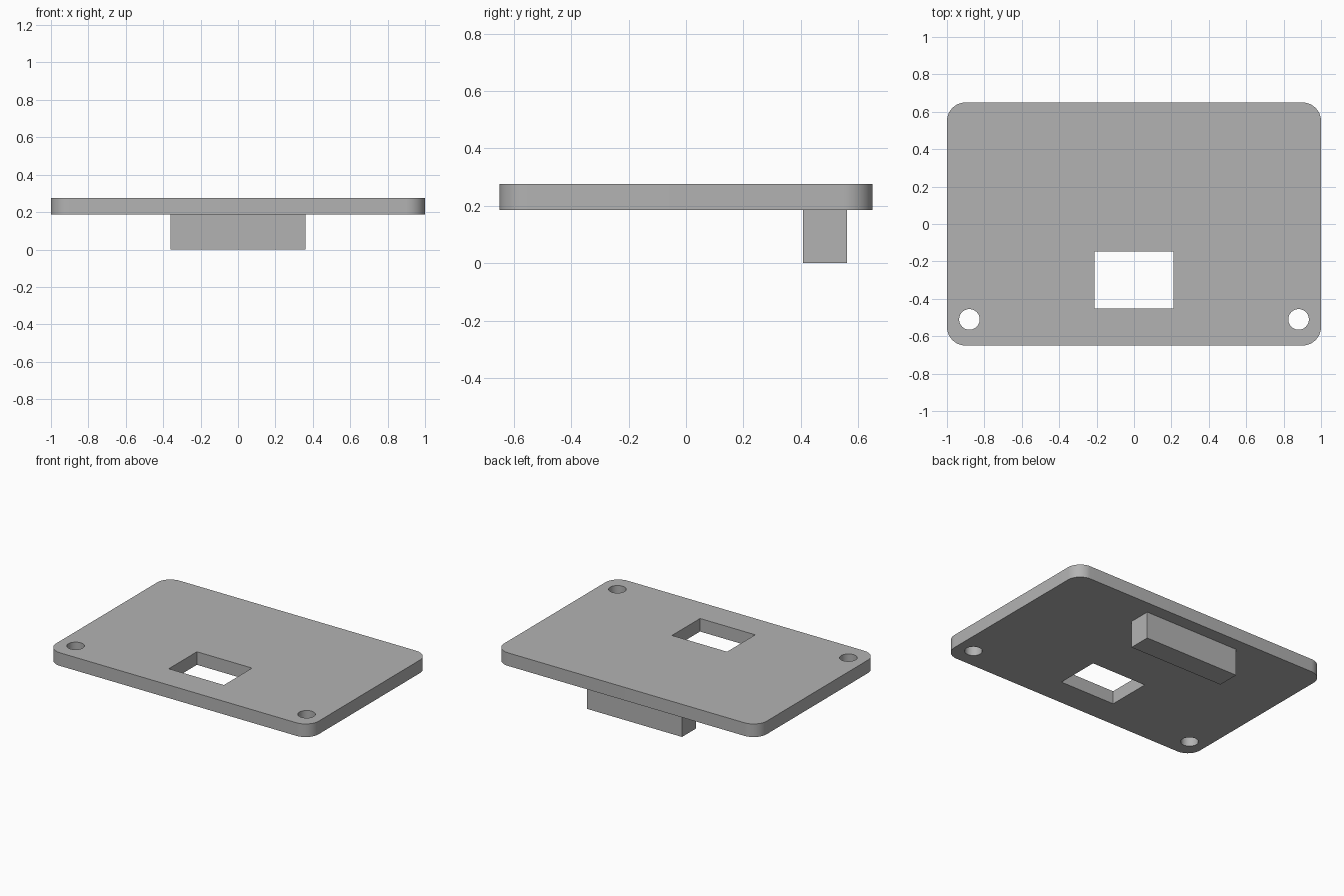
import bpy
import bmesh

default = bpy.data.objects.get("Cube")
if default:
    bpy.data.objects.remove(default, do_unlink=True)

PLATE_BOTTOM, PLATE_TOP = 0.186, 0.276

# Single grey finish
grey = bpy.data.materials.new("grey_plastic")
grey.use_nodes = True
colour = (0.45, 0.45, 0.45, 1)
grey.diffuse_color = colour
grey.node_tree.nodes["Principled BSDF"].inputs["Base Color"].default_value = colour


def box(name, low, high, corner=0):
    """Box between two corners, with optional rounded upright edges."""
    bm = bmesh.new()
    bmesh.ops.create_cube(bm, size=1)
    for v in bm.verts:
        v.co = [low[i] if v.co[i] < 0 else high[i] for i in range(3)]
    if corner:
        upright = [e for e in bm.edges
                   if abs(e.verts[0].co.z - e.verts[1].co.z) > 0.01]
        bmesh.ops.bevel(bm, geom=upright, offset=corner, segments=12,
                        profile=0.5, affect='EDGES')
    mesh = bpy.data.meshes.new(name)
    bm.to_mesh(mesh)
    bm.free()
    mesh.materials.append(grey)
    obj = bpy.data.objects.new(name, mesh)
    bpy.context.collection.objects.link(obj)
    return obj


# Base plate with rounded corners
plate = box("base_plate", (-1, -0.65, PLATE_BOTTOM), (1, 0.65, PLATE_TOP), 0.1)

# Cutters for the window and the two screw holes
cutters = [box("window_cutter", (-0.21, -0.453, 0), (0.21, -0.147, 1))]
for side, x in (("left", 0.88), ("right", -0.88)):
    bpy.ops.mesh.primitive_cylinder_add(vertices=40, radius=0.055, depth=1,
                                        location=(x, -0.51, 0.25))
    hole = bpy.context.object
    hole.name = side + "_hole_cutter"
    hole.data.materials.append(grey)
    cutters.append(hole)

for cutter in cutters:
    mod = plate.modifiers.new(cutter.name, 'BOOLEAN')
    mod.operation = 'DIFFERENCE'
    mod.solver = 'EXACT'
    mod.object = cutter

# Apply the cuts, then discard the cutters
bpy.ops.object.select_all(action='DESELECT')
plate.select_set(True)
bpy.context.view_layer.objects.active = plate
for mod in list(plate.modifiers):
    bpy.ops.object.modifier_apply(modifier=mod.name)
for cutter in cutters:
    bpy.data.objects.remove(cutter, do_unlink=True)
bpy.ops.object.shade_smooth_by_angle()

# Support block under the rear edge
box("support_block", (-0.362, 0.407, 0), (0.362, 0.56, PLATE_BOTTOM))
